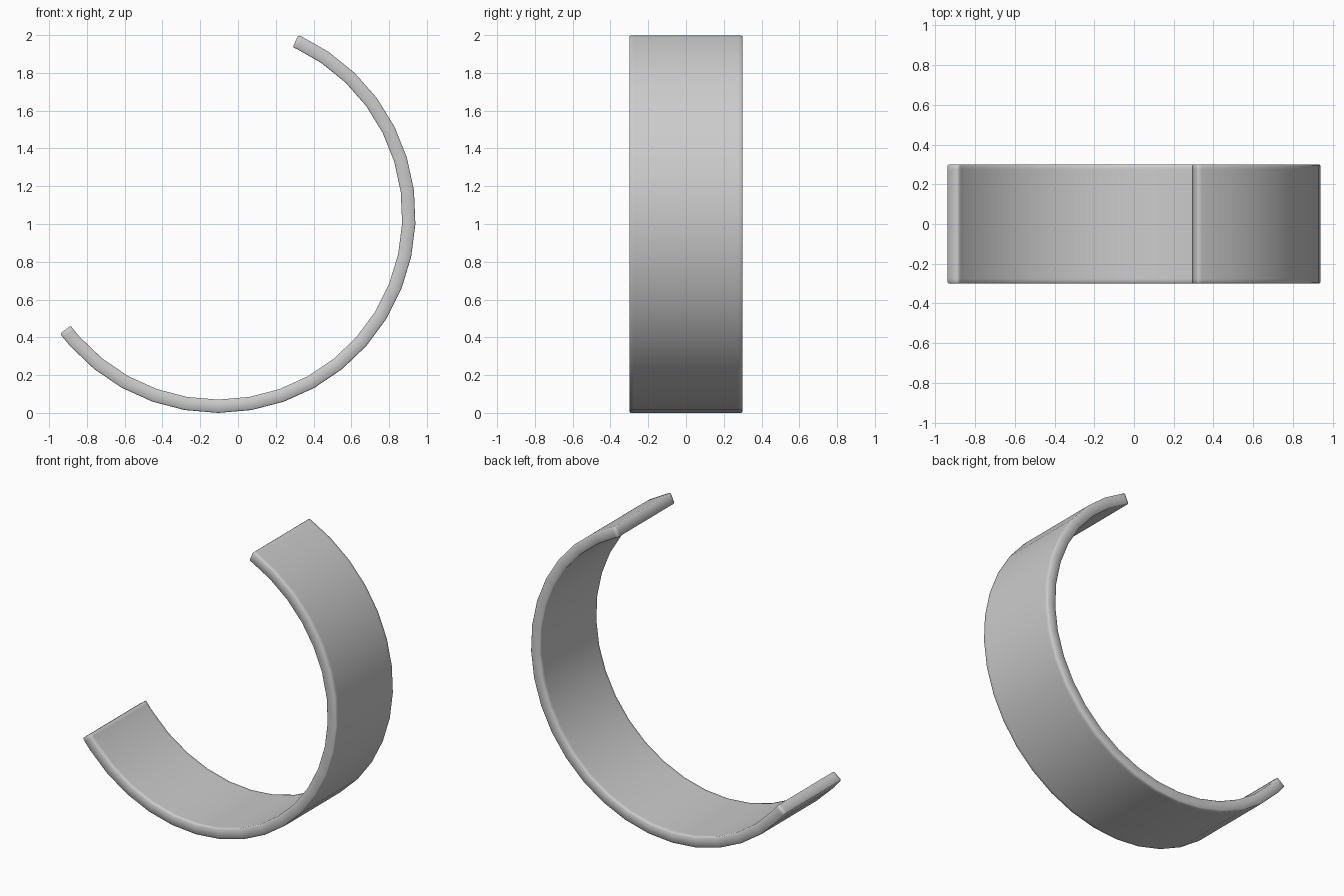
import bpy
import bmesh
from math import cos, sin, radians

if "Cube" in bpy.data.objects:
    bpy.data.objects.remove(bpy.data.objects["Cube"])

R, CX, CZ = 1.045, -0.105, 1.045   # outer radius and centre of the arc
THICK, HALF_W, STEP = 0.07, 0.3, 9.73
START, END = -143.2, 66.05

# Angles along the arc, with a support loop next to each open end
angles = [START, START + 1.4]
angles += [-90 + STEP * k for k in range(-5, 16)]
angles += [END - 1.4, END]
widths = [-HALF_W, -HALF_W + 0.025, HALF_W - 0.025, HALF_W]

# Outer skin of the band
bm = bmesh.new()
rows = [[bm.verts.new((CX + R * cos(radians(a)), y, CZ + R * sin(radians(a))))
         for y in widths] for a in angles]
for r0, r1 in zip(rows, rows[1:]):
    for j in range(len(widths) - 1):
        bm.faces.new((r0[j], r0[j + 1], r1[j + 1], r1[j]))
for f in bm.faces:
    f.smooth = True
mesh = bpy.data.meshes.new("curved_band")
bm.to_mesh(mesh)
bm.free()
band = bpy.data.objects.new("curved_band", mesh)
bpy.context.collection.objects.link(band)

# Thickness towards the inside, and softened rims
solid = band.modifiers.new("thickness", 'SOLIDIFY')
solid.thickness = THICK
solid.offset = -1
solid.use_even_offset = True
bevel = band.modifiers.new("soft_edges", 'BEVEL')
bevel.width = 0.006
bevel.segments = 1
bevel.limit_method = 'ANGLE'
bevel.angle_limit = radians(50)
